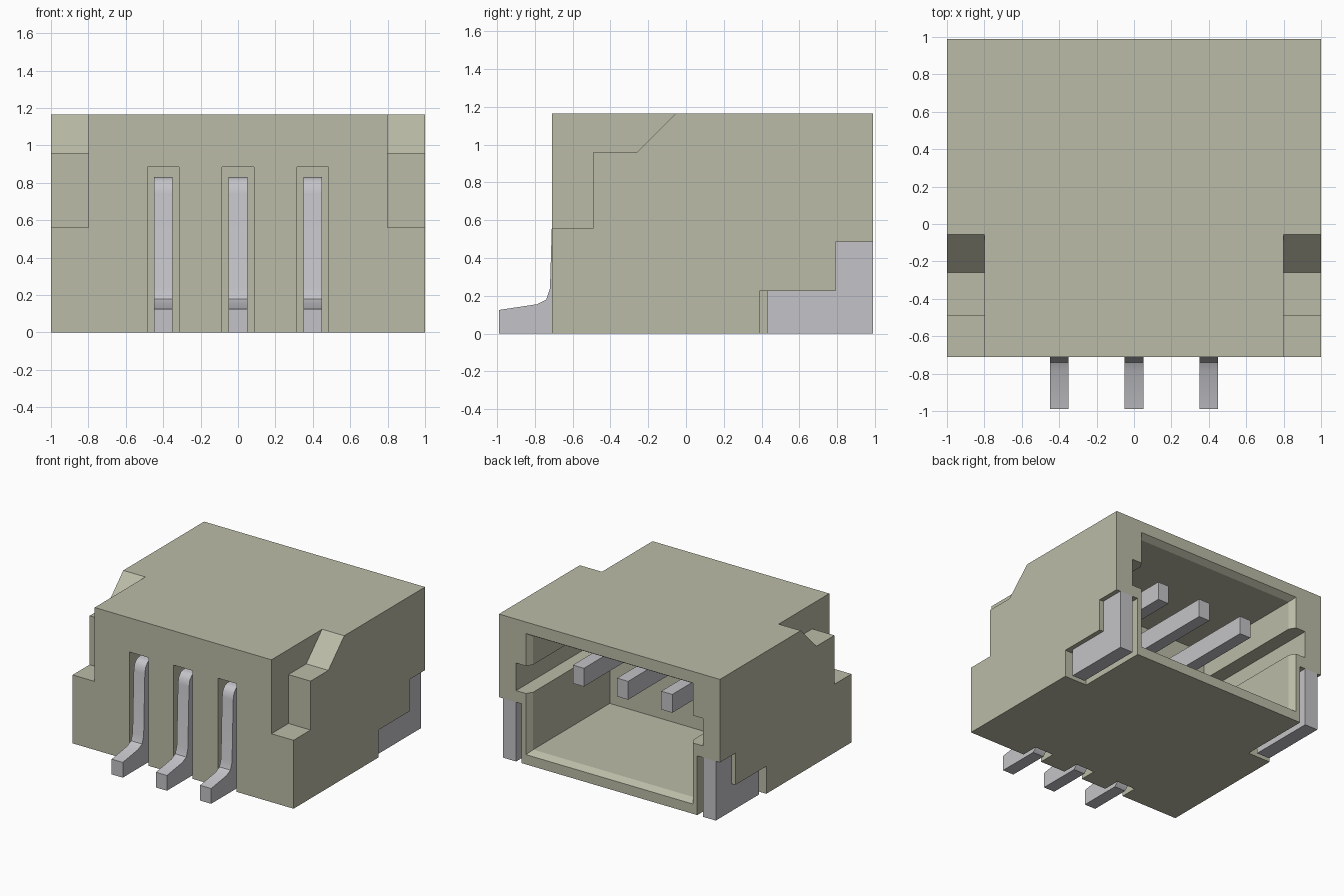
import bpy
import bmesh

default = bpy.data.objects.get("Cube")
if default:
    bpy.data.objects.remove(default, do_unlink=True)


def material(name, rgb):
    mat = bpy.data.materials.new(name)
    mat.use_nodes = True
    color = (*rgb, 1)
    mat.diffuse_color = color
    mat.node_tree.nodes["Principled BSDF"].inputs["Base Color"].default_value = color
    return mat


beige = material("beige plastic", (0.50, 0.50, 0.39))
metal = material("grey metal", (0.55, 0.55, 0.58))


def loft(name, rings, mat):
    """Closed solid skinned through rings of equal point count."""
    bm = bmesh.new()
    loops = [[bm.verts.new(p) for p in ring] for ring in rings]
    n = len(loops[0])
    for a, b in zip(loops, loops[1:]):
        for i in range(n):
            j = (i + 1) % n
            bm.faces.new((a[i], a[j], b[j], b[i]))
    bm.faces.new(loops[0])
    bm.faces.new(loops[-1])
    bmesh.ops.recalc_face_normals(bm, faces=bm.faces)
    mesh = bpy.data.meshes.new(name)
    bm.to_mesh(mesh)
    bm.free()
    mesh.materials.append(mat)
    obj = bpy.data.objects.new(name, mesh)
    bpy.context.collection.objects.link(obj)
    return obj


def side_prism(name, profile, x0, x1, mat):
    """Side profile of (y, z) points extruded from x0 to x1."""
    return loft(name, [[(x, y, z) for y, z in profile] for x in (x0, x1)], mat)


def rect(a0, a1, b0, b1):
    return [(a0, b0), (a1, b0), (a1, b1), (a0, b1)]


def cut(target, cutter):
    cutter.hide_render = True
    mod = target.modifiers.new("cut", "BOOLEAN")
    mod.operation = "DIFFERENCE"
    mod.solver = "EXACT"
    mod.object = cutter
    bpy.context.view_layer.objects.active = target
    bpy.ops.object.modifier_apply(modifier=mod.name)
    bpy.data.objects.remove(cutter, do_unlink=True)


FRONT, BACK, TOP = -0.71, 0.99, 1.165
CAVITY_END = -0.05
PIN_X = (-0.4, 0, 0.4)

# Housing block
housing = side_prism("housing", rect(FRONT, BACK, 0, TOP), -1, 1, beige)

# Rear socket with a chamfered mouth
rings = []
for y, grow in ((CAVITY_END, 0), (0.94, 0), (BACK, 0.03), (1.04, 0.06)):
    mouth = rect(-0.725 - grow, 0.725 + grow, 0.11 - grow, 1.04 + grow)
    rings.append([(x, y, z) for x, z in mouth])
cut(housing, loft("socket_cutter", rings, beige))

# Front slots around the pins
for x in PIN_X:
    cut(housing, side_prism("slot_cutter", rect(-0.8, -0.57, -0.1, 0.885),
                            x - 0.085, x + 0.085, beige))

shoulder = [(-0.8, 0.56), (-0.49, 0.56), (-0.49, 0.96), (-0.26, 0.96),
            (-0.055, TOP), (-0.055, 1.3), (-0.8, 1.3)]
tab_recess = [(0.39, -0.1), (1.1, -0.1), (1.1, 0.485), (0.79, 0.485),
              (0.79, 0.225), (0.39, 0.225)]
tab_shape = [(0.43, 0), (BACK, 0), (BACK, 0.485), (0.79, 0.485),
             (0.79, 0.225), (0.43, 0.225)]

for side, label in ((1, "left"), (-1, "right")):
    # Stepped front shoulder, recess for the solder tab, inner guide groove
    cut(housing, side_prism("shoulder_cutter", shoulder, side * 0.8, side * 1.1, beige))
    cut(housing, side_prism("recess_cutter", tab_recess, side * 0.795, side * 1.1, beige))
    cut(housing, side_prism("groove_cutter", rect(CAVITY_END + 0.01, 1.1, 0.58, 0.805),
                            side * 0.6, side * 0.845, beige))
    # Solder tab
    side_prism(label + "_solder_tab", tab_shape, side * 0.845, side * 0.963, metal)

# Bent contact pins
pin_profile = [(-0.99, 0), (-0.64, 0), (-0.61, 0.03), (-0.6, 0.08), (-0.6, 0.68),
               (0.82, 0.68), (0.82, 0.83), (-0.64, 0.83), (-0.67, 0.82),
               (-0.695, 0.79), (-0.705, 0.74), (-0.72, 0.24), (-0.74, 0.18),
               (-0.79, 0.155), (-0.99, 0.125)]
for x, label in zip(PIN_X, ("right", "middle", "left")):
    pin = side_prism(label + "_contact_pin", pin_profile, x - 0.05, x + 0.05, metal)
    bpy.ops.object.select_all(action="DESELECT")
    pin.select_set(True)
    bpy.context.view_layer.objects.active = pin
    bpy.ops.object.shade_smooth_by_angle(angle=0.6)
